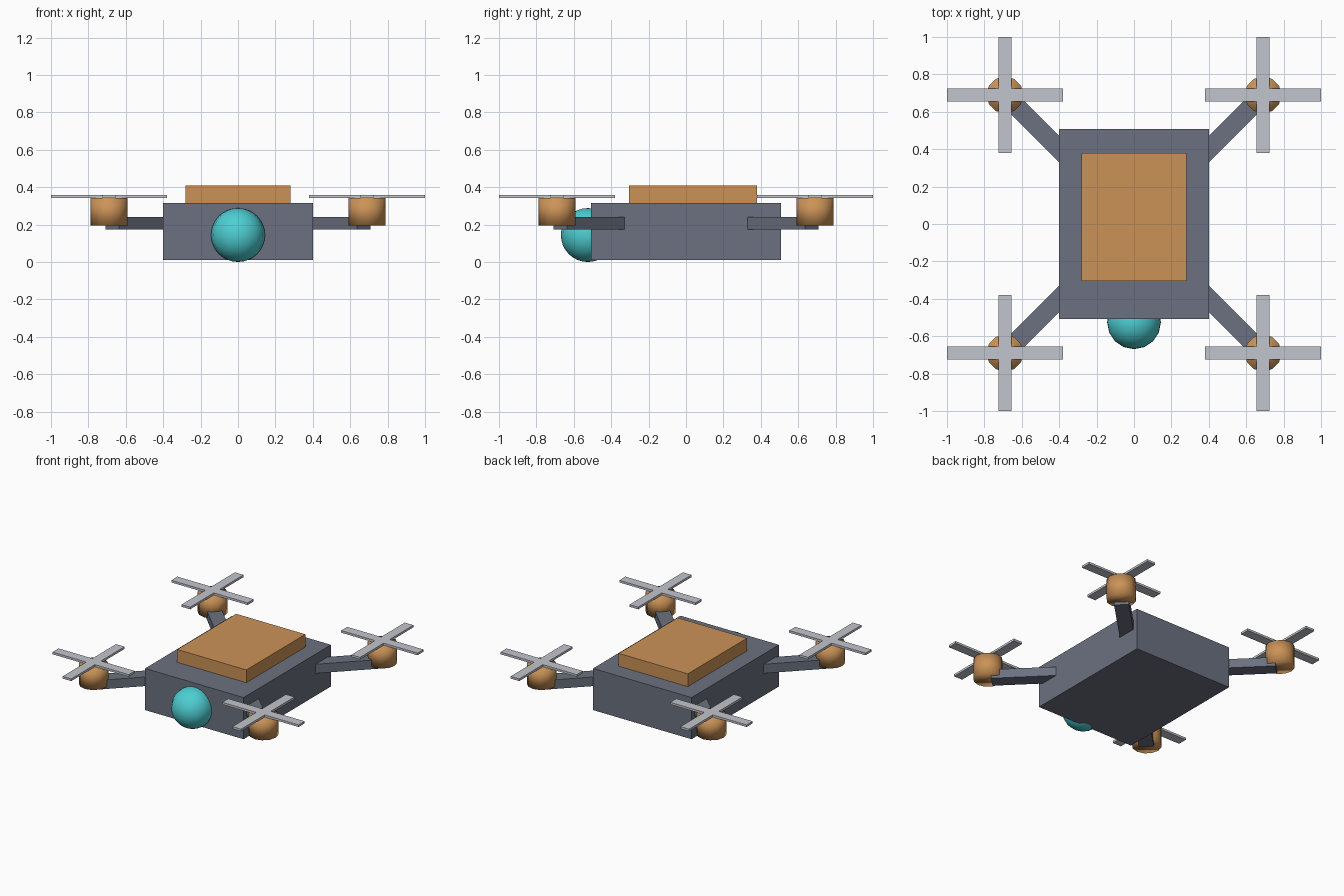
import bpy
import bmesh
import math
from mathutils import Matrix, Vector

if "Cube" in bpy.data.objects:
    bpy.data.objects.remove(bpy.data.objects["Cube"], do_unlink=True)


def material(name, rgb):
    m = bpy.data.materials.new(name)
    m.use_nodes = True
    m.diffuse_color = (*rgb, 1)
    m.node_tree.nodes["Principled BSDF"].inputs["Base Color"].default_value = (*rgb, 1)
    return m


SLATE = material("slate grey", (0.145, 0.165, 0.215))
ORANGE = material("warm orange", (0.60, 0.29, 0.095))
TEAL = material("teal", (0.075, 0.62, 0.65))
SILVER = material("light grey", (0.54, 0.56, 0.61))


def finish(name, bm, mat, smooth=False):
    """Turn a bmesh into a named, coloured object."""
    bmesh.ops.recalc_face_normals(bm, faces=bm.faces)
    for f in bm.faces:
        f.smooth = smooth
    mesh = bpy.data.meshes.new(name)
    bm.to_mesh(mesh)
    bm.free()
    mesh.materials.append(mat)
    obj = bpy.data.objects.new(name, mesh)
    bpy.context.collection.objects.link(obj)
    return obj


def box(name, low, high, mat, turn=0.0):
    """Box between two corners, turned about the z axis through the origin."""
    low, high = Vector(low), Vector(high)
    bm = bmesh.new()
    place = (Matrix.Rotation(turn, 4, "Z") @ Matrix.Translation((low + high) / 2)
             @ Matrix.Diagonal((*(high - low), 1)))
    bmesh.ops.create_cube(bm, size=1, matrix=place)
    return finish(name, bm, mat)


def motor(name, x, y):
    bottom, top, radius = 0.195, 0.343, 0.099
    bm = bmesh.new()
    bmesh.ops.create_cone(bm, cap_ends=True, segments=12, radius1=radius, radius2=radius,
                          depth=top - bottom,
                          matrix=Matrix.Translation((x, y, (bottom + top) / 2)))
    return finish(name, bm, ORANGE, smooth=True)


def propeller(name, x, y):
    """Cross outline made of four turned blade ends, then extruded."""
    half, reach, bottom, thick = 0.035, 0.31, 0.343, 0.016
    bm = bmesh.new()
    outline = []
    for i in range(4):
        spin = Matrix.Rotation(i * math.pi / 2, 3, "Z")
        for p in ((reach, -half), (reach, half), (half, half)):
            outline.append(bm.verts.new(spin @ Vector((*p, 0)) + Vector((x, y, bottom))))
    face = bm.faces.new(outline)
    raised = bmesh.ops.extrude_face_region(bm, geom=[face])["geom"]
    bmesh.ops.translate(bm, vec=(0, 0, thick),
                        verts=[v for v in raised if isinstance(v, bmesh.types.BMVert)])
    return finish(name, bm, SILVER)


# Hull and battery on top
box("body", (-0.4, -0.507, 0.01), (0.4, 0.507, 0.316), SLATE)
box("battery_plate", (-0.281, -0.305, 0.316), (0.281, 0.38, 0.41), ORANGE)

# Front camera ball
bm = bmesh.new()
bmesh.ops.create_uvsphere(bm, u_segments=16, v_segments=16, radius=0.144,
                          matrix=Matrix.Translation((0, -0.525, 0.144)))
finish("camera_ball", bm, TEAL, smooth=True)

# Four diagonal arms, each with a motor and a propeller
OFFSET = 0.69
for front, sy in (("front", -1), ("back", 1)):
    for side, sx in (("left", 1), ("right", -1)):
        tag = f"{front}_{side}"
        box(f"{tag}_arm", (0.45, -0.05, 0.174), (0.95, 0.05, 0.241), SLATE,
            turn=math.atan2(sy, sx))
        motor(f"{tag}_motor", sx * OFFSET, sy * OFFSET)
        propeller(f"{tag}_propeller", sx * OFFSET, sy * OFFSET)
